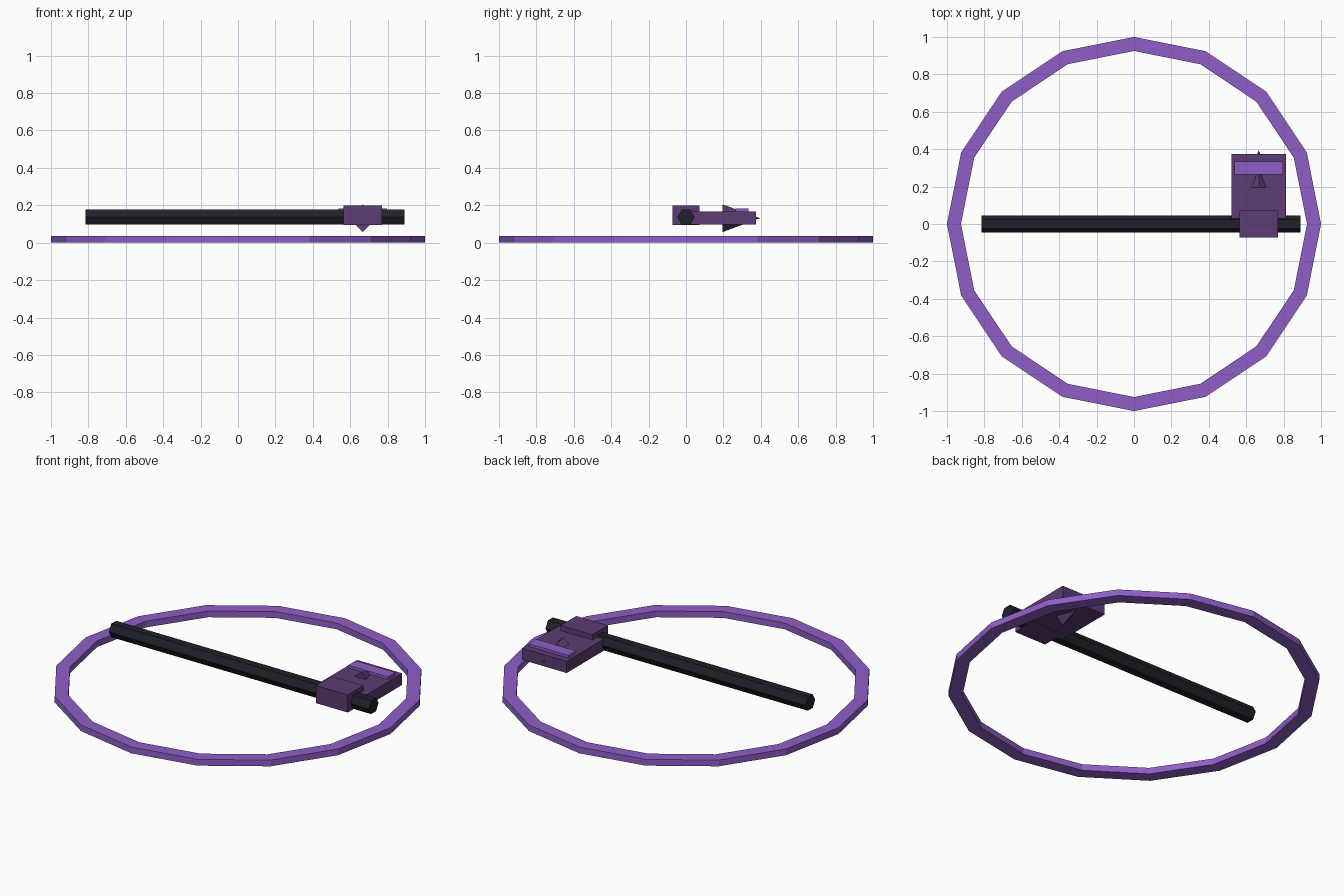
import bpy
import bmesh
import math
from mathutils import Matrix

if "Cube" in bpy.data.objects:
    bpy.data.objects.remove(bpy.data.objects["Cube"], do_unlink=True)


def material(name, rgb):
    mat = bpy.data.materials.new(name)
    mat.use_nodes = True
    mat.diffuse_color = (*rgb, 1)
    mat.node_tree.nodes["Principled BSDF"].inputs["Base Color"].default_value = (*rgb, 1)
    return mat


bright = material("bright purple", (0.275, 0.114, 0.578))
dark = material("dark purple", (0.109, 0.044, 0.168))
black = material("blue black", (0.0144, 0.0152, 0.0232))


def finish(name, bm, mat):
    bmesh.ops.recalc_face_normals(bm, faces=bm.faces)
    mesh = bpy.data.meshes.new(name)
    bm.to_mesh(mesh)
    bm.free()
    mesh.materials.append(mat)
    obj = bpy.data.objects.new(name, mesh)
    bpy.context.collection.objects.link(obj)
    return obj


def box(name, low, high, mat):
    bm = bmesh.new()
    size = [b - a for a, b in zip(low, high)]
    centre = [(a + b) / 2 for a, b in zip(low, high)]
    bmesh.ops.create_cube(bm, size=1, matrix=Matrix.Translation(centre) @ Matrix.Diagonal((*size, 1)))
    return finish(name, bm, mat)


def cone(name, sides, r1, r2, depth, matrix, mat):
    bm = bmesh.new()
    bmesh.ops.create_cone(bm, cap_ends=True, segments=sides, radius1=r1, radius2=r2,
                          depth=depth, matrix=matrix)
    return finish(name, bm, mat)


# Sixteen-sided flat ring with a square section
SIDES = 16
bm = bmesh.new()
rows = []
for i in range(SIDES):
    a = math.tau * i / SIDES
    rows.append([bm.verts.new((r * math.cos(a), r * math.sin(a), z))
                 for r, z in ((0.925, 0), (1, 0), (1, 0.037), (0.925, 0.037))])
for i, row in enumerate(rows):
    after = rows[(i + 1) % SIDES]
    for k in range(4):
        n = (k + 1) % 4
        bm.faces.new((row[k], after[k], after[n], row[n]))
finish("ground_ring", bm, bright)

# Hexagonal shaft, with ridges at top and bottom
cone("shaft", 6, 0.046, 0.046, 1.705,
     Matrix.Translation((0.037, 0, 0.137)) @ Matrix.Rotation(math.pi / 2, 4, "Y"), black)

# Head: collar around the shaft, blade plate and raised band
HEAD_X = 0.667
box("collar", (HEAD_X - 0.104, -0.073, 0.094), (HEAD_X + 0.104, 0.073, 0.198), dark)
box("blade_plate", (HEAD_X - 0.147, 0.0, 0.098), (HEAD_X + 0.147, 0.375, 0.167), dark)
box("blade_band", (HEAD_X - 0.13, 0.265, 0.15), (HEAD_X + 0.13, 0.335, 0.183), bright)

# Four-sided spike running through the plate, pointing backwards
cone("spike", 4, 0.074, 0, 0.2,
     Matrix.Translation((HEAD_X, 0.296, 0.131)) @ Matrix.Rotation(-math.pi / 2, 4, "X"), dark)
